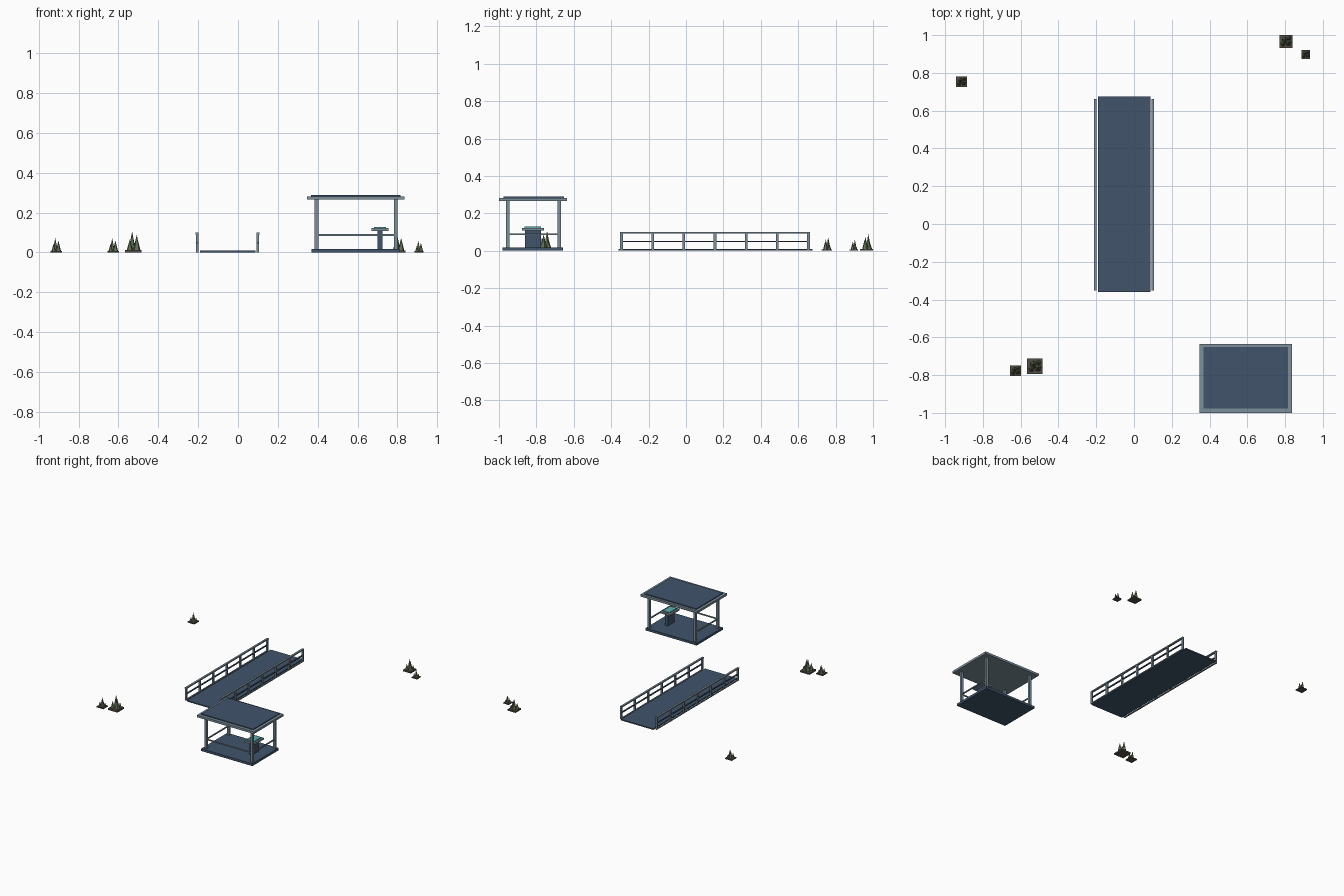
import bpy, bmesh, math
from mathutils import Matrix, Vector

if "Cube" in bpy.data.objects:
    bpy.data.objects.remove(bpy.data.objects["Cube"])


def material(name, rgb):
    m = bpy.data.materials.new(name)
    m.diffuse_color = (*rgb, 1)
    m.use_nodes = True
    m.node_tree.nodes["Principled BSDF"].inputs["Base Color"].default_value = m.diffuse_color
    return m


NAVY = material("slate blue", (0.052, 0.09, 0.148))
STEEL = material("pale steel", (0.205, 0.275, 0.33))
TEAL = material("teal screen", (0.11, 0.42, 0.43))
GREEN = material("dull green", (0.12, 0.16, 0.095))
SOIL = material("brown soil", (0.09, 0.076, 0.062))


def finish(name, bm, mat):
    me = bpy.data.meshes.new(name)
    bm.to_mesh(me)
    bm.free()
    me.materials.append(mat)
    ob = bpy.data.objects.new(name, me)
    bpy.context.collection.objects.link(ob)
    return ob


def boxes(name, mat, *spans):
    """One object made of boxes given as (x0, x1, y0, y1, z0, z1)."""
    bm = bmesh.new()
    for x0, x1, y0, y1, z0, z1 in spans:
        centre = Vector((x0 + x1, y0 + y1, z0 + z1)) / 2
        size = Matrix.Diagonal((x1 - x0, y1 - y0, z1 - z0, 1))
        bmesh.ops.create_cube(bm, size=1, matrix=Matrix.Translation(centre) @ size)
    return finish(name, bm, mat)


# Walkway deck with a railing on each side
boxes("walkway_deck", NAVY, (-0.19, 0.088, -0.36, 0.675, 0, 0.009))
for side, x in (("left", -0.2055), ("right", 0.0995)):
    posts = [(x - 0.006, x + 0.006, y - 0.007, y + 0.007, 0, 0.093)
             for y in (-0.345 + i / 6 for i in range(7))]
    boxes(side + "_railing_posts", STEEL, *posts)
    boxes(side + "_top_rail", STEEL, (x - 0.0075, x + 0.0075, -0.352, 0.662, 0.091, 0.1))
    boxes(side + "_middle_rail", NAVY, (x - 0.005, x + 0.005, -0.352, 0.662, 0.046, 0.053))
    boxes(side + "_bottom_rail", STEEL, (x - 0.005, x + 0.005, -0.352, 0.662, 0, 0.007))

# Shelter: floor, corner posts, roof
boxes("shelter_floor", NAVY, (0.368, 0.81, -0.98, -0.657, 0, 0.018))
PX, PY = (0.394, 0.791), (-0.953, -0.678)
boxes("shelter_posts", STEEL,
      *[(x - 0.009, x + 0.009, y - 0.009, y + 0.009, 0.018, 0.266) for x in PX for y in PY])
boxes("roof_frame", STEEL, (0.346, 0.837, -1.0, -0.635, 0.265, 0.282))
boxes("roof_panel", NAVY, (0.367, 0.816, -0.977, -0.652, 0.282, 0.289))

# Shelter guard rails on the front and both ends
boxes("shelter_rails", STEEL,
      (PX[0], PX[1], PY[0] - 0.004, PY[0] + 0.004, 0.084, 0.092),
      *[(x - 0.004, x + 0.004, PY[0], PY[1], 0.084, 0.092) for x in PX])

# Control desk
boxes("desk_pedestal", NAVY, (0.70, 0.725, -0.86, -0.775, 0.018, 0.109))
boxes("desk_top", STEEL, (0.67, 0.755, -0.877, -0.76, 0.109, 0.122))
boxes("desk_screen", TEAL, (0.684, 0.742, -0.863, -0.774, 0.122, 0.129))


# Plant clumps: square soil base with pointed leaves, all scaled by base width
def clump(x, y, s):
    h = s / 2
    boxes("clump_base", SOIL, (x - h, x + h, y - h, y + h, 0, 0.14 * s))
    bm = bmesh.new()
    for dx, dy, top, r in ((-0.08, 0.12, 1.27, 0.24), (0.2, -0.1, 1.05, 0.24),
                           (-0.22, -0.18, 0.78, 0.2), (0.24, 0.24, 0.62, 0.18)):
        length = (top - 0.12) * s
        pos = Vector((x + dx * s, y + dy * s, 0.12 * s + length / 2))
        bmesh.ops.create_cone(bm, cap_ends=True, segments=5, radius1=r * s, radius2=0,
                              depth=length, matrix=Matrix.Translation(pos))
    finish("clump_leaves", bm, GREEN)


for x, y, s in ((-0.913, 0.753, 0.057), (0.805, 0.966, 0.07), (0.909, 0.897, 0.047),
                (-0.627, -0.777, 0.057), (-0.525, -0.753, 0.083)):
    clump(x, y, s)
